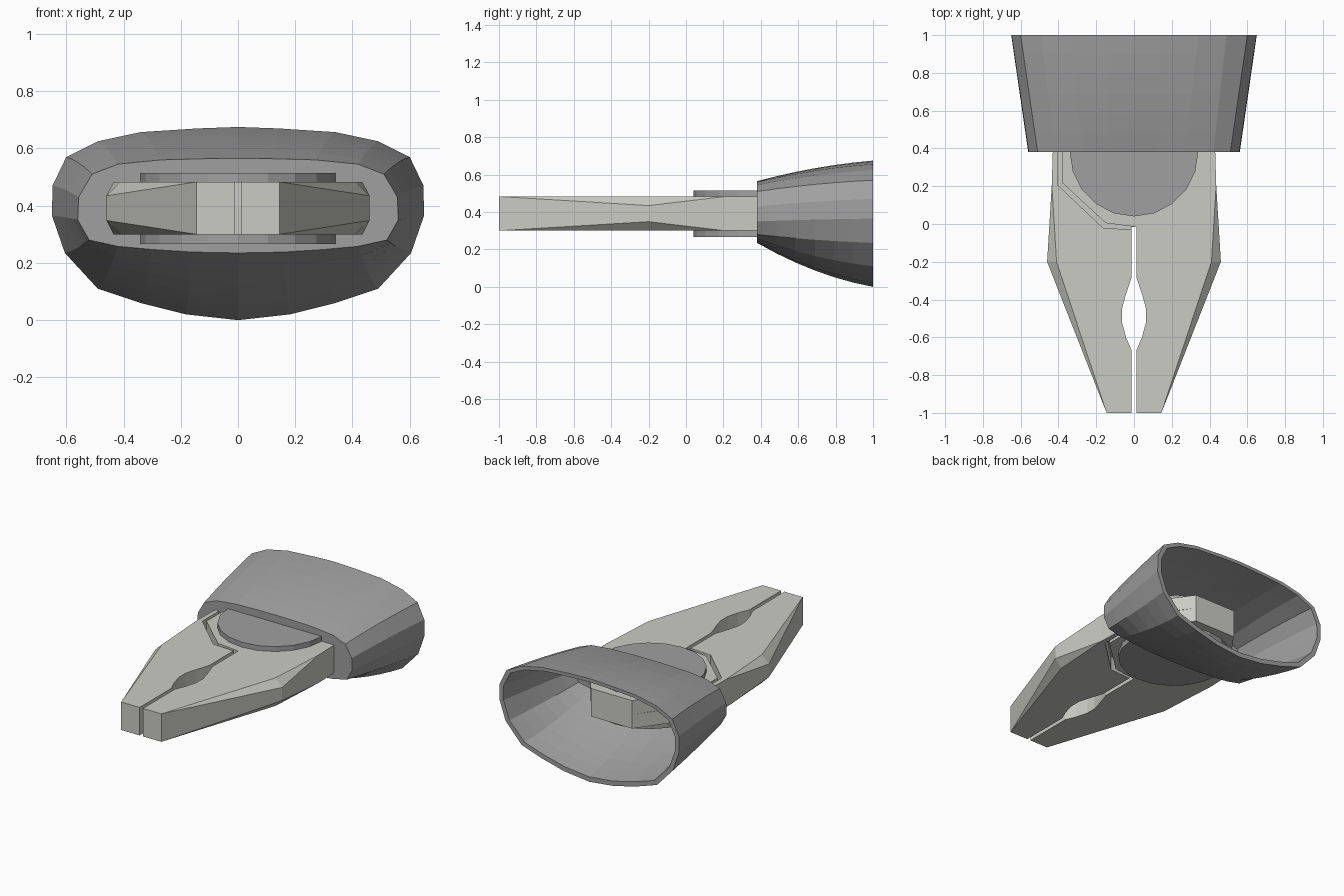
import bpy, bmesh

if "Cube" in bpy.data.objects:
    bpy.data.objects.remove(bpy.data.objects["Cube"])


def material(name, rgb):
    m = bpy.data.materials.new(name)
    m.diffuse_color = (*rgb, 1)
    m.use_nodes = True
    m.node_tree.nodes["Principled BSDF"].inputs["Base Color"].default_value = m.diffuse_color
    return m


STEEL = material("light_steel", (0.60, 0.60, 0.56))
GREY = material("mid_grey", (0.35, 0.35, 0.35))


def finish(bm, name, mat):
    bmesh.ops.recalc_face_normals(bm, faces=bm.faces)
    me = bpy.data.meshes.new(name)
    bm.to_mesh(me)
    bm.free()
    me.materials.append(mat)
    ob = bpy.data.objects.new(name, me)
    bpy.context.collection.objects.link(ob)
    return ob


# --- sleeve: tapered hollow shell, closed at the front, open at the back ---
FRONT = [(0, .235), (.16, .238), (.30, .247), (.42, .258), (.52, .28), (.56, .35),
         (.557, .43), (.51, .51), (.42, .545), (.27, .56), (.12, .564), (0, .565)]
BACK = [(0, 0), (.18, .02), (.34, .06), (.49, .11), (.605, .235), (.65, .365),
        (.648, .47), (.60, .57), (.49, .625), (.34, .657), (.14, .67), (0, .675)]


def full(half):
    return half + [(-x, z) for x, z in half[-2:0:-1]]


def sleeve_rings(bm, y0, sx, sz, steps=6):
    rings = []
    for i in range(steps + 1):
        t = i / steps
        e = t + 0.52 * t * (1 - t)          # bulge of top and bottom
        ring = []
        for (xa, za), (xb, zb) in zip(full(FRONT), full(BACK)):
            x = xa + (xb - xa) * t
            z = za + (zb - za) * e
            ring.append(bm.verts.new((x * sx, y0 + (1 - y0) * t, .4 + (z - .4) * sz)))
        rings.append(ring)
    return rings


def bridge(bm, a, b):
    n = len(a)
    for i in range(n):
        j = (i + 1) % n
        bm.faces.new((a[i], a[j], b[j], b[i]))


bm = bmesh.new()
outer = sleeve_rings(bm, .38, 1, 1)
inner = sleeve_rings(bm, .40, .955, .92)
for rings in (outer, inner):
    for a, b in zip(rings, rings[1:]):
        bridge(bm, a, b)
    bm.faces.new(rings[0])
bridge(bm, outer[-1], inner[-1])
finish(bm, "sleeve", GREY)

# --- jaws: lap-jointed pair, the second is the first turned half round ---
ZC, H = .3915, .0915
OUTER = [(.145, -1), (.46, -.2), (.435, .21), (.43, .38)]
GRIP = [(.012, -.28), (.045, -.38), (.064, -.45), (.064, -.52), (.042, -.6),
        (.012, -.67), (.012, -1)]
LAP = [(.15, .77), (-.15, .77), (-.382, .43), (-.382, .22), (-.15, .005), (.012, -.016)]
STEP = [(.41, .41), (.402, .41), (.402, .205), (.165, -.02), (.012, -.03)]


def half_jaw(bm, outline, up):
    low = [bm.verts.new((x, y, 0)) for x, y in outline]
    high = [bm.verts.new((x, y, up * (.043 if i == 1 else H)))
            for i, (x, y) in enumerate(outline)]
    bridge(bm, low, high)
    # bevelled shoulder at the widest point
    s = bm.verts.new((.41, -.2, up * H))
    bm.faces.new((high[0], high[1], s))
    bm.faces.new((high[1], high[2], s))
    bm.faces.new([high[0], s] + high[2:])
    return low


def jaw(name, turn):
    bm = bmesh.new()
    half_jaw(bm, OUTER + LAP + GRIP, 1)
    half_jaw(bm, OUTER + STEP + GRIP, -1)
    bmesh.ops.remove_doubles(bm, verts=bm.verts, dist=1e-5)
    # exposed underside of the lap
    pts = [OUTER[-1]] + LAP + STEP[::-1]
    bm.faces.new([bm.verts.new((x, y, 0)) for x, y in pts])
    bmesh.ops.remove_doubles(bm, verts=bm.verts, dist=1e-5)
    for v in bm.verts:
        v.co = (turn * v.co.x, v.co.y, ZC + turn * v.co.z)
    finish(bm, name, STEEL)


jaw("right_jaw", 1)
jaw("left_jaw", -1)

# --- pivot discs above and below the joint ---
for name, z0, z1 in (("top_pivot_disc", .482, .515), ("bottom_pivot_disc", .266, .301)):
    bpy.ops.mesh.primitive_cylinder_add(vertices=20, radius=.34, depth=z1 - z0,
                                        location=(0, .38, (z0 + z1) / 2))
    disc = bpy.context.object
    disc.name = name
    disc.data.materials.append(GREY)
